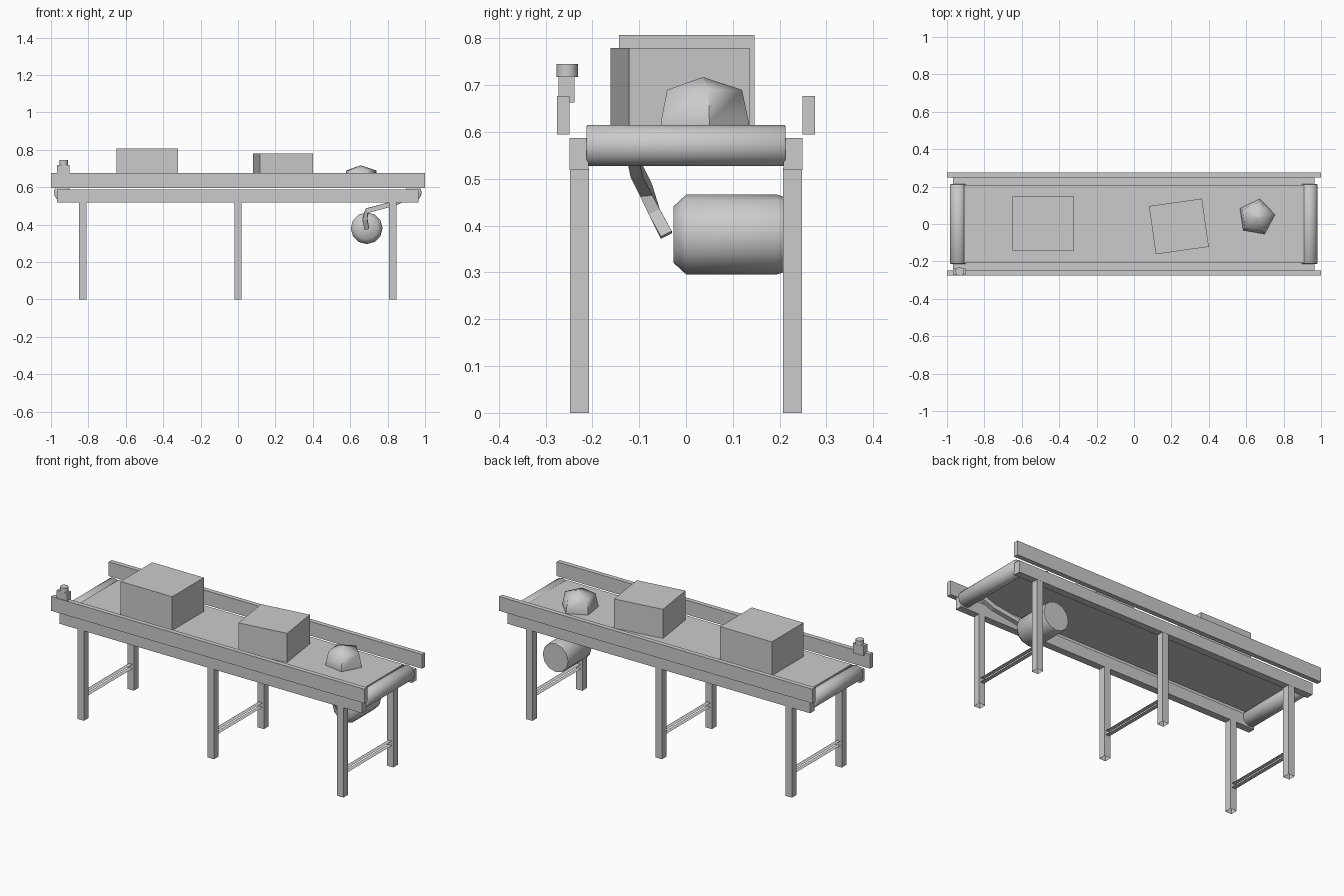
import bpy, math
from mathutils import Vector

if "Cube" in bpy.data.objects:
    bpy.data.objects.remove(bpy.data.objects["Cube"])

grey = bpy.data.materials.new("plain grey")
grey.diffuse_color = (0.6, 0.6, 0.6, 1)
grey.use_nodes = True
grey.node_tree.nodes["Principled BSDF"].inputs["Base Color"].default_value = grey.diffuse_color


def make(name, verts, faces, loc=(0, 0, 0), rot=(0, 0, 0), smooth=None):
    me = bpy.data.meshes.new(name)
    me.from_pydata(verts, [], faces)
    me.materials.append(grey)
    ob = bpy.data.objects.new(name, me)
    bpy.context.collection.objects.link(ob)
    ob.location, ob.rotation_euler = loc, rot
    if smooth:
        bpy.ops.object.select_all(action='DESELECT')
        ob.select_set(True)
        bpy.context.view_layer.objects.active = ob
        bpy.ops.object.shade_smooth_by_angle(angle=math.radians(smooth))
    return ob


def box(name, x0, x1, y0, y1, z0, z1, turn=0, bottom=True):
    hx, hy, hz = (x1 - x0) / 2, (y1 - y0) / 2, (z1 - z0) / 2
    v = [(x, y, z) for z in (-hz, hz) for x, y in ((-hx, -hy), (hx, -hy), (hx, hy), (-hx, hy))]
    f = [(4, 5, 6, 7)] + [(i, (i + 1) % 4, (i + 1) % 4 + 4, i + 4) for i in range(4)]
    if bottom:
        f.append((3, 2, 1, 0))
    return make(name, v, f, ((x0 + x1) / 2, (y0 + y1) / 2, (z0 + z1) / 2), (0, 0, turn))


def lathe(name, profile, sides, loc, rot=(0, 0, 0), start=0.0, smooth=35):
    """Closed turned solid; profile is (radius, height) from bottom to top."""
    v = [(r * math.cos(start + math.tau * i / sides), r * math.sin(start + math.tau * i / sides), z)
         for r, z in profile for i in range(sides)]
    f = [tuple(reversed(range(sides))), tuple(range(len(v) - sides, len(v)))]
    for k in range(len(profile) - 1):
        for i in range(sides):
            j = (i + 1) % sides
            f.append((k * sides + i, k * sides + j, (k + 1) * sides + j, (k + 1) * sides + i))
    return make(name, v, f, loc, rot, smooth)


# Frame beams, guard rails and open-ended legs on both sides
LEGS = (-0.83, 0.0, 0.827)
for side, s in (("front", -1), ("back", 1)):
    def span(a, b):
        return sorted((s * a, s * b))
    box(side + "_guard_rail", -1, 1, *span(0.249, 0.276), 0.595, 0.677)
    box(side + "_frame_beam", -0.967, 0.965, *span(0.208, 0.249), 0.519, 0.587)
    for n, x in enumerate(LEGS):
        box(f"{side}_leg_{n + 1}", x - 0.02, x + 0.02, *span(0.207, 0.248), 0, 0.522, bottom=False)

# Flat twin strips bracing each leg pair, one above the other
for n, x in enumerate(LEGS):
    for m, z in enumerate((0.125, 0.15)):
        make(f"brace_strip_{n + 1}_{m + 1}",
             [(x - 0.012, -0.21, z), (x + 0.012, -0.21, z),
              (x + 0.012, 0.21, z), (x - 0.012, 0.21, z)], [(0, 1, 2, 3)])

# Belt sheet and end rollers
box("belt", -0.91, 0.91, -0.209, 0.209, 0.6, 0.612)
for side, x in (("left", -0.94), ("right", 0.937)):
    lathe(side + "_roller", [(0.041, -0.213), (0.044, -0.21), (0.044, 0.21), (0.041, 0.213)],
          32, (x, 0, 0.571), (math.pi / 2, 0, 0), smooth=60)

# Drive motor lying along y, chamfered at the front end
lathe("motor", [(0.081, -0.208), (0.085, -0.195), (0.085, 0.0), (0.06, 0.027)],
      12, (0.688, 0, 0.381), (math.pi / 2, 0, 0), smooth=60)

# Bent square arm from the roller down to the motor
path = [Vector(p) for p in ((0.93, -0.115, 0.56), (0.84, -0.105, 0.515), (0.69, -0.085, 0.475),
                            (0.678, -0.068, 0.43), (0.688, -0.042, 0.38))]
verts, faces = [], [(3, 2, 1, 0)]
for i, p in enumerate(path):
    d = (path[min(i + 1, 4)] - path[max(i - 1, 0)]).normalized()
    a = d.cross(Vector((0, 1, 0))).normalized()
    b = d.cross(a)
    verts += [tuple(p + 0.013 * (u * a + w * b)) for u, w in ((-1, -1), (1, -1), (1, 1), (-1, 1))]
    if i:
        o = 4 * i
        faces += [(o - 4 + k, o - 4 + (k + 1) % 4, o + (k + 1) % 4, o + k) for k in range(4)]
faces.append((16, 17, 18, 19))
make("motor_arm", verts, faces)

# Cargo on the belt
box("large_box", -0.65, -0.32, -0.143, 0.146, 0.607, 0.807)
box("small_box", 0.24 - 0.143, 0.24 + 0.143, -0.013 - 0.13, -0.013 + 0.13, 0.607, 0.78, math.radians(8))
lathe("rock", [(0.1, 0.612), (0.1, 0.62), (0.085, 0.69), (0.001, 0.717)],
      5, (0.655, 0.036, 0), start=math.radians(8), smooth=60)

# Stop button on the front rail
box("button_base", -0.967, -0.9, -0.272, -0.238, 0.663, 0.72)
lathe("button_cap", [(0.023, 0.718), (0.023, 0.745)], 12, (-0.932, -0.254, 0))
